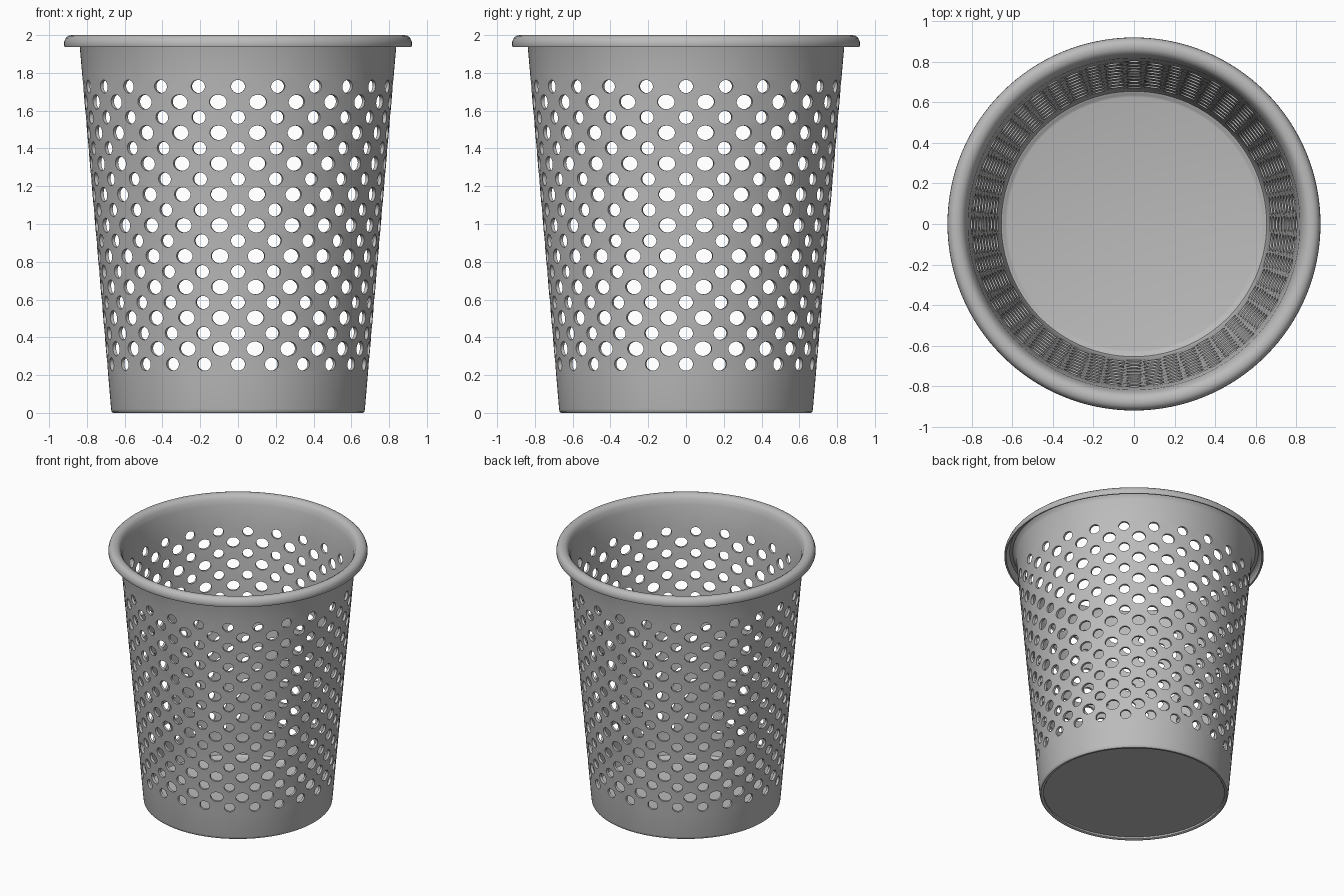
import bpy, bmesh, math

if "Cube" in bpy.data.objects:
    bpy.data.objects.remove(bpy.data.objects["Cube"])

SEG = 192            # divisions round the basket
COLS, ROWS = 24, 19  # staggered hole pattern
STEP = SEG // COLS
Z_TOP, Z_LOW = 1.728, 0.258
PITCH = (Z_TOP - Z_LOW) / (ROWS - 1)
WALL = 0.018

mat = bpy.data.materials.new("grey plastic")
mat.diffuse_color = (0.5, 0.5, 0.5, 1)
mat.use_nodes = True
mat.node_tree.nodes["Principled BSDF"].inputs["Base Color"].default_value = mat.diffuse_color


def radius(z, inner=False):
    return 0.67 + 0.0865 * z - (WALL if inner else 0)


def polar(r, i, z):
    a = 2 * math.pi * i / SEG - math.pi / 2
    return (r * math.cos(a), r * math.sin(a), z)


def lathe(bm, profile):
    """Revolve (r, z) points; points at r = 0 collapse when merged."""
    rings = [[bm.verts.new(polar(r, i, z)) for i in range(SEG)] for r, z in profile]
    for a, b in zip(rings, rings[1:]):
        for i in range(SEG):
            j = (i + 1) % SEG
            bm.faces.new((a[i], a[j], b[j], b[i]))


def bridge(bm, a, b):
    for i in range(len(a)):
        j = (i + 1) % len(a)
        bm.faces.new((a[i], a[j], b[j], b[i]))


def hole_cell(bm, centre, z, rx, rz):
    """One wall cell, inside and outside, with an oval hole through it."""
    h, n = STEP // 2, 2 * (STEP + 1)
    border = [(centre + k, z + PITCH / 2) for k in range(-h, h + 1)]
    border += [(centre + k, z - PITCH / 2) for k in range(h, -h - 1, -1)]
    width = rx / radius(z) * SEG / (2 * math.pi)
    oval = []
    for k in range(n):
        t = math.pi - (k + 0.5) * 2 * math.pi / n
        oval.append((centre + width * math.cos(t), z + rz * math.sin(t)))
    edges = []
    for inner in (False, True):
        outer_loop, hole_loop = [[bm.verts.new(polar(radius(q, inner), p, q)) for p, q in pts]
                                 for pts in (border, oval)]
        bridge(bm, outer_loop, hole_loop)
        edges.append(hole_loop)
    bridge(bm, *edges)


def finish(bm, name):
    bmesh.ops.remove_doubles(bm, verts=bm.verts, dist=1e-5)
    bmesh.ops.recalc_face_normals(bm, faces=bm.faces)
    me = bpy.data.meshes.new(name)
    bm.to_mesh(me)
    bm.free()
    me.materials.append(mat)
    ob = bpy.data.objects.new(name, me)
    bpy.context.collection.objects.link(ob)
    bpy.ops.object.select_all(action='DESELECT')
    bpy.context.view_layer.objects.active = ob
    ob.select_set(True)
    bpy.ops.object.shade_smooth_by_angle(angle=math.radians(40))


# perforated wall: alternate rows are shifted by half a column
bm = bmesh.new()
for row in range(ROWS):
    odd = row % 2
    for col in range(COLS):
        hole_cell(bm, col * STEP + odd * STEP // 2, Z_TOP - row * PITCH,
                  0.046 if odd else 0.038, 0.0385 if odd else 0.035)

# plain upper band with the rolled rim
zt, zb = Z_TOP + PITCH / 2, Z_LOW - PITCH / 2
lathe(bm, [(radius(zt), zt), (radius(1.94), 1.94), (0.846, 1.965), (0.862, 1.982),
           (0.884, 1.984), (0.901, 1.972), (0.907, 1.955), (0.907, 1.938), (0.918, 1.936),
           (0.921, 1.945), (0.920, 1.965), (0.912, 1.984), (0.899, 1.996), (0.882, 2.0),
           (0.862, 1.998), (0.845, 1.988), (0.833, 1.970), (radius(1.93, True), 1.93),
           (radius(zt, True), zt)])

# plain lower band with the foot ring
lathe(bm, [(radius(zb, True), zb), (radius(0.05, True), 0.05), (0.645, 0.03), (0.643, 0.004),
           (0.648, 0), (0.662, 0), (0.669, 0.006), (radius(0.02), 0.02), (radius(zb), zb)])
finish(bm, "basket_wall")

# floor disc, slightly recessed from below
bm = bmesh.new()
lathe(bm, [(0, 0.018), (0.648, 0.018), (0.655, 0.05), (0.645, 0.047), (0.636, 0.04),
           (0.625, 0.037), (0, 0.037)])
bmesh.ops.dissolve_degenerate(bm, edges=bm.edges, dist=1e-5)
finish(bm, "basket_floor")
